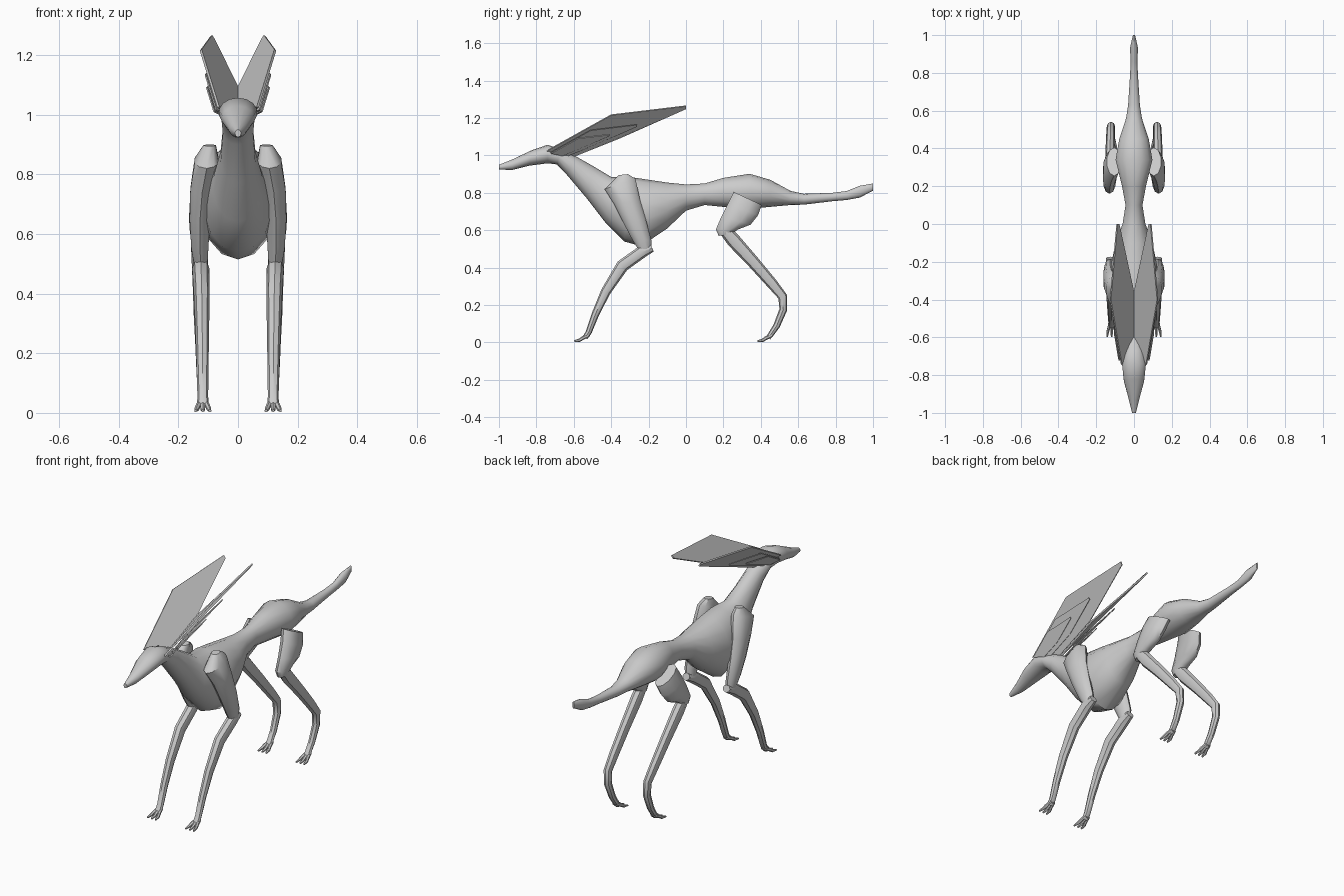
import bpy, math
from mathutils import Vector

grey = bpy.data.materials.new("pale grey")
grey.diffuse_color = (0.6, 0.6, 0.6, 1)


def make(name, verts, faces, mirror=False, angle=40):
    mesh = bpy.data.meshes.new(name)
    mesh.from_pydata(verts, [], faces)
    mesh.materials.append(grey)
    ob = bpy.data.objects.new(name, mesh)
    bpy.context.collection.objects.link(ob)
    if mirror:
        ob.modifiers.new("mirror", 'MIRROR').use_mirror_merge = False
    bpy.ops.object.select_all(action='DESELECT')
    ob.select_set(True)
    bpy.context.view_layer.objects.active = ob
    bpy.ops.object.mode_set(mode='EDIT')
    bpy.ops.mesh.select_all(action='SELECT')
    bpy.ops.mesh.normals_make_consistent(inside=False)
    bpy.ops.object.mode_set(mode='OBJECT')
    bpy.ops.object.shade_smooth_by_angle(angle=math.radians(angle))
    return ob


def loft(name, rings, n=12, mirror=False):
    """Rings: edge point a (y, z), opposite edge point b (y, z), centre x, half width."""
    verts, faces = [], []
    for ay, az, by, bz, x, w in rings:
        for i in range(n):
            t = 2 * math.pi * i / n
            c = (1 + math.cos(t)) / 2
            verts.append((x + w * math.sin(t), by + (ay - by) * c, bz + (az - bz) * c))
    for r in range(len(rings) - 1):
        for i in range(n):
            j = (i + 1) % n
            faces.append((r * n + i, r * n + j, (r + 1) * n + j, (r + 1) * n + i))
    faces += [tuple(range(n)), tuple(range(len(verts) - n, len(verts)))]
    return make(name, verts, faces, mirror)


def limb(name, path, n=8):
    """Path: centre y, z, x, half depth, half width; rings stand square to the path."""
    rings = []
    for i, (y, z, x, d, w) in enumerate(path):
        p, q = path[max(i - 1, 0)], path[min(i + 1, len(path) - 1)]
        t = Vector((q[0] - p[0], q[1] - p[1])).normalized() * d
        rings.append((y + t.y, z - t.x, y - t.y, z + t.x, x, w))
    return loft(name, rings, n, True)


# Head, neck, trunk and tail: top y, z, bottom y, z, half width
body = [
    (-1.0, .95, -1.0, .925, .01), (-.93, .978, -.93, .922, .028),
    (-.82, 1.03, -.84, .945, .055), (-.74, 1.057, -.74, .958, .065),
    (-.67, 1.035, -.69, .952, .057), (-.58, .99, -.64, .90, .052),
    (-.5, .945, -.53, .77, .06), (-.4, .885, -.43, .64, .085),
    (-.3, .885, -.33, .54, .118), (-.2, .87, -.24, .515, .125),
    (-.1, .855, -.1, .61, .10), (0, .845, 0, .705, .062),
    (.1, .85, .1, .735, .046), (.2, .88, .2, .725, .065),
    (.34, .902, .34, .715, .10), (.45, .87, .45, .725, .08),
    (.56, .81, .56, .735, .043), (.63, .795, .63, .737, .032),
    (.78, .80, .78, .755, .022), (.86, .81, .86, .762, .018),
    (.93, .838, .93, .775, .022), (1.0, .85, 1.0, .812, .006)]
loft("body", [(a, b, c, d, 0, w) for a, b, c, d, w in body], 14)

# Upper front legs
loft("shoulder", [
    (-.36, .895, -.31, .90, .095, .022), (-.435, .82, -.27, .875, .105, .042),
    (-.385, .74, -.245, .76, .12, .042), (-.335, .64, -.215, .66, .128, .036),
    (-.29, .555, -.185, .545, .128, .03), (-.26, .505, -.185, .495, .125, .024)], 10, True)

# Lower front legs
limb("front_shin", [
    (-.18, .505, .125, .02, .022), (-.235, .485, .125, .033, .029),
    (-.34, .41, .122, .034, .027), (-.43, .27, .12, .026, .023),
    (-.485, .15, .119, .02, .02), (-.52, .055, .118, .016, .018),
    (-.54, .025, .118, .014, .02)])

# Thighs
loft("thigh", [
    (.255, .805, .405, .735, .105, .04), (.225, .745, .385, .68, .12, .043),
    (.19, .675, .345, .63, .128, .038), (.16, .605, .28, .605, .13, .033),
    (.175, .57, .24, .58, .13, .024)], 10, True)

# Hind shanks
limb("hind_shin", [
    (.195, .615, .13, .03, .028), (.255, .545, .129, .038, .028),
    (.36, .43, .127, .033, .025), (.46, .315, .125, .029, .023),
    (.517, .245, .123, .025, .021), (.52, .175, .121, .021, .02),
    (.485, .09, .119, .018, .018), (.455, .045, .118, .015, .018),
    (.44, .025, .118, .013, .02)])

# Three toes on each foot
for part, y in (("front", -.535), ("hind", .445)):
    for k in (-1, 0, 1):
        x = .118
        limb(f"{part}_toe_{k + 2}", [
            (y + .015, .038, x + k * .009, .009, .008),
            (y - .015, .025, x + k * .015, .010, .009),
            (y - .035, .012, x + k * .021, .009, .008),
            (y - .062, .007, x + k * .024, .005, .005)], 6)


# Long blade ears, with two smaller layers under each
def blade(name, pts, shift, thick):
    pts = [Vector(p) for p in pts]
    out = (pts[2] - pts[0]).cross(pts[1] - pts[-1]).normalized()
    if out.x < 0:
        out = -out
    n = len(pts)
    verts = [p + out * (shift + s * thick / 2) for s in (-1, 1) for p in pts]
    faces = [tuple(range(n)), tuple(range(n, 2 * n))]
    faces += [(i, (i + 1) % n, n + (i + 1) % n, n + i) for i in range(n)]
    make(name, verts, faces, True, 30)


ear = [(.066, -.745, 1.025), (.125, -.40, 1.217), (.09, 0, 1.265),
       (.08, 0, 1.25), (.004, -.35, 1.095), (.004, -.60, .995)]
root = Vector(ear[0])
blade("ear", ear, 0, .008)
for i, s in enumerate((.62, .42)):
    layer = [root.lerp(Vector(p), s) + Vector((0, .02, -.004)) for p in ear]
    blade(f"ear_layer_{i + 1}", layer, .009 * (i + 1), .005)
